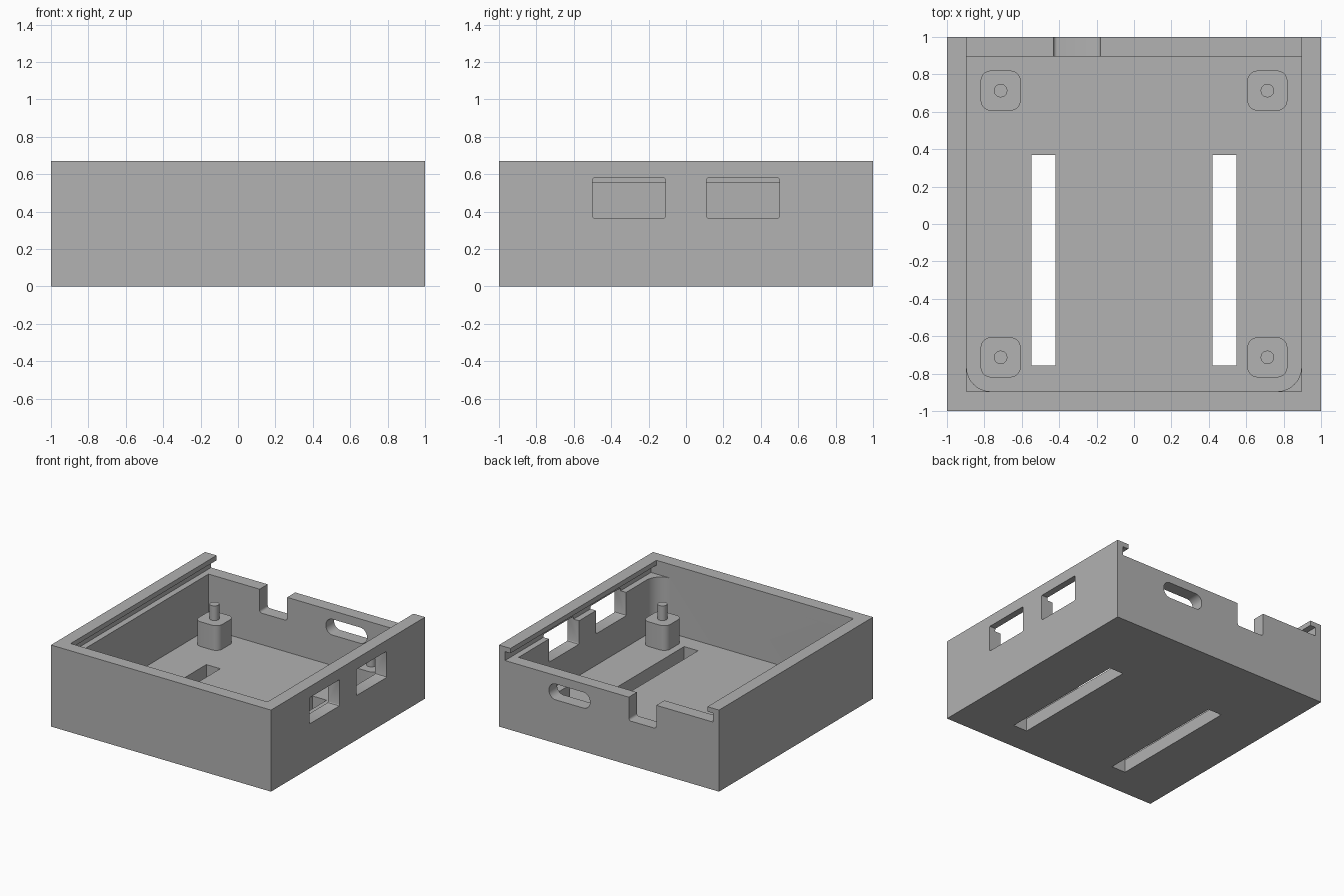
import bpy, bmesh, math

old = bpy.data.objects.get("Cube")
if old:
    bpy.data.objects.remove(old, do_unlink=True)

GREY = (0.445, 0.445, 0.445, 1.0)
mat = bpy.data.materials.new("plain grey")
mat.use_nodes = True
mat.diffuse_color = GREY
mat.node_tree.nodes["Principled BSDF"].inputs["Base Color"].default_value = GREY

HEIGHT, FLOOR, LEDGE, LIP = 0.67, 0.107, 0.557, 0.63
INNER, GROOVE = 0.895, 0.945
PLACE = {"x": lambda u, v, w: (w, u, v),
         "y": lambda u, v, w: (u, w, v),
         "z": lambda u, v, w: (u, v, w)}


def rounded_rect(u0, u1, v0, v1, radii, steps=8):
    """Outline from the low corner, anticlockwise, one radius per corner."""
    corners = [(u0, v0, 1, 1), (u1, v0, -1, 1), (u1, v1, -1, -1), (u0, v1, 1, -1)]
    pts = []
    for i, ((u, v, su, sv), r) in enumerate(zip(corners, radii)):
        if r == 0:
            pts.append((u, v))
            continue
        for k in range(steps + 1):
            a = math.pi + (i + k / steps) * math.pi / 2
            pts.append((u + su * r + r * math.cos(a), v + sv * r + r * math.sin(a)))
    return pts


def prism(name, pts, axis, lo, hi):
    """Extrude an outline along an axis."""
    bm = bmesh.new()
    verts = [bm.verts.new(PLACE[axis](u, v, lo)) for u, v in pts]
    face = bm.faces.new(verts)
    ext = bmesh.ops.extrude_face_region(bm, geom=[face])
    for e in ext["geom"]:
        if isinstance(e, bmesh.types.BMVert):
            e.co["xyz".index(axis)] = hi
    bmesh.ops.recalc_face_normals(bm, faces=bm.faces)
    me = bpy.data.meshes.new(name)
    bm.to_mesh(me)
    bm.free()
    me.materials.append(mat)
    ob = bpy.data.objects.new(name, me)
    bpy.context.collection.objects.link(ob)
    return ob


def activate(ob):
    bpy.ops.object.select_all(action="DESELECT")
    ob.select_set(True)
    bpy.context.view_layer.objects.active = ob


def smooth(ob):
    activate(ob)
    bpy.ops.object.shade_smooth_by_angle(angle=math.radians(30))


def cut(target, cutter):
    cutter.hide_render = True
    activate(target)
    mod = target.modifiers.new("cut", "BOOLEAN")
    mod.operation, mod.solver, mod.object = "DIFFERENCE", "EXACT", cutter
    bpy.ops.object.modifier_apply(modifier=mod.name)
    bpy.data.objects.remove(cutter, do_unlink=True)


SHARP = (0, 0, 0, 0)
case = prism("case", rounded_rect(-1, 1, -1, 1, SHARP), "z", 0, HEIGHT)

# Lid channel: narrow opening above a wider groove, open at the back
half = [(GROOVE, LEDGE), (GROOVE, LIP), (INNER, LIP), (INNER, 0.8)]
channel = half + [(-x, z) for x, z in reversed(half)]
cut(case, prism("lid_channel", channel, "y", -INNER, 1.1))

# Main cavity, rounded at the front corners only
cut(case, prism("cavity", rounded_rect(-INNER, INNER, -INNER, INNER, (0.13, 0.13, 0, 0)),
                "z", FLOOR, 0.6))

# Two windows in the left-hand (+x) wall
for y in (-0.5, 0.11):
    cut(case, prism("side_window", rounded_rect(y, y + 0.39, 0.365, 0.58, (0.01,) * 4, 3),
                    "x", 0.8, 1.1))

# Back wall: open notch and rounded slot
cut(case, prism("back_notch", rounded_rect(-0.43, -0.18, 0.365, 0.8, (0.02, 0.02, 0, 0), 4),
                "y", 0.8, 1.1))
cut(case, prism("back_slot", rounded_rect(0.173, 0.545, 0.357, 0.487, (0.06,) * 4),
                "y", 0.8, 1.1))

# Long strap slots through the floor
for x in (-0.547, 0.42):
    cut(case, prism("floor_slot", rounded_rect(x, x + 0.127, -0.757, 0.37, SHARP),
                    "z", -0.1, 0.2))
smooth(case)

# Corner posts with locating pins
for side, sx in (("right", -1), ("left", 1)):
    for end, sy in (("front", -1), ("back", 1)):
        x, y, h, r = sx * 0.713, sy * 0.713, 0.107, 0.036
        smooth(prism(f"{end}_{side}_post",
                     rounded_rect(x - h, x + h, y - h, y + h, (0.055,) * 4),
                     "z", FLOOR - 0.01, 0.31))
        smooth(prism(f"{end}_{side}_pin",
                     rounded_rect(x - r, x + r, y - r, y + r, (r * 0.999,) * 4, 6),
                     "z", 0.3, 0.43))
